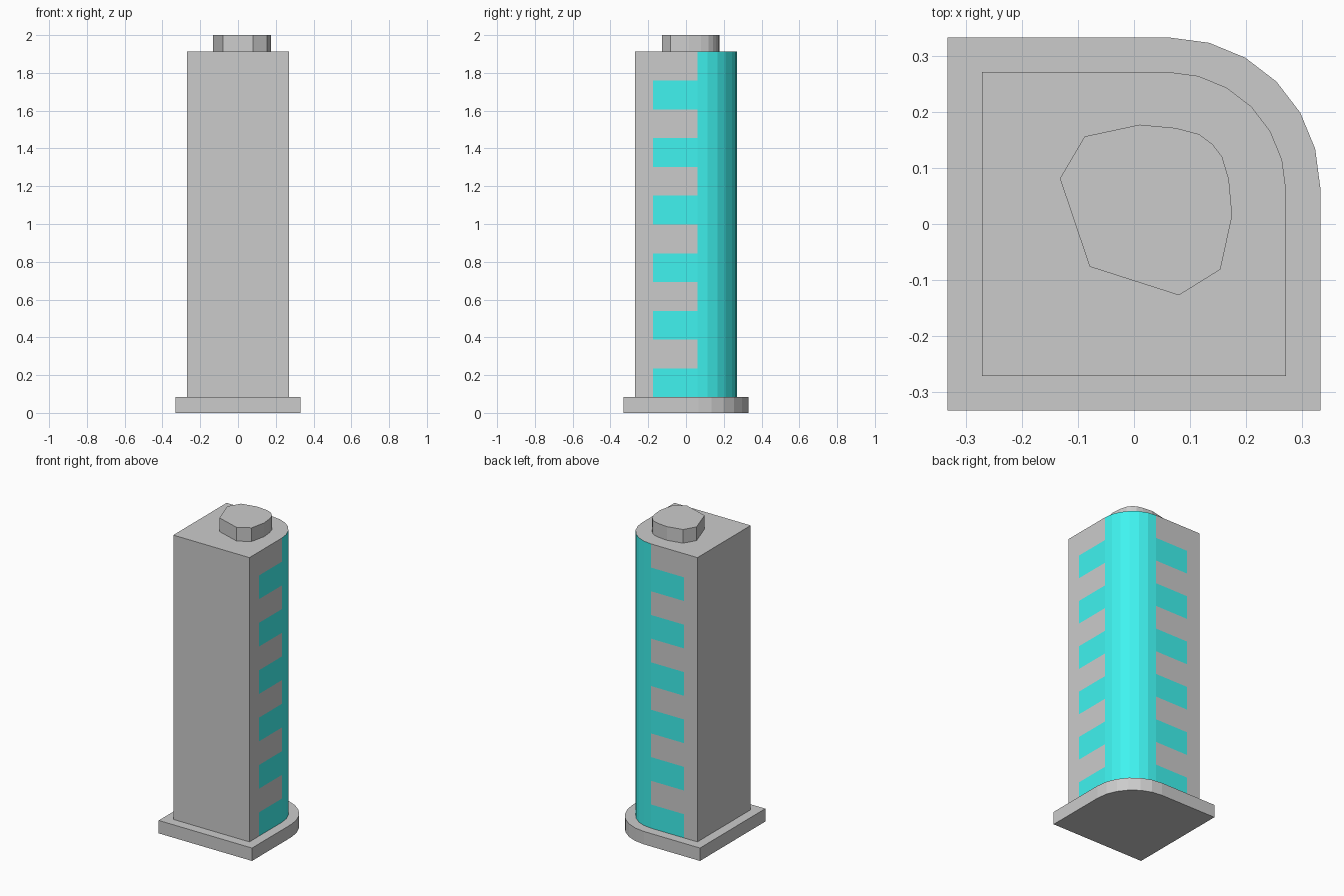
import bpy, bmesh
from math import sin, cos, radians

if "Cube" in bpy.data.objects:
    bpy.data.objects.remove(bpy.data.objects["Cube"])

Z_BASE, Z_BODY, Z_TOP = 0.083, 1.912, 2.0
STEPS = 12          # stripe rows up the body
STRIPE_END = -0.175


def corner_profile(half, centre, split=None):
    """Square outline with the back-right corner rounded in six segments."""
    r = half - centre
    pts = [(-half, half), (-half, -half), (half, -half)]
    if split is not None:
        pts.append((half, split))
    pts += [(centre + r * cos(radians(a)), centre + r * sin(radians(a)))
            for a in range(0, 91, 15)]
    if split is not None:
        pts.append((split, half))
    return pts


def prism(name, profile, levels, mats=(), pick=None):
    """Stack a profile at the given heights; pick(side, row) chooses the material slot."""
    bm = bmesh.new()
    rings = [[bm.verts.new((x, y, z)) for x, y in profile] for z in levels]
    n = len(profile)
    bm.faces.new(rings[0][::-1])
    bm.faces.new(rings[-1])
    for row, (lo, hi) in enumerate(zip(rings, rings[1:])):
        for i in range(n):
            j = (i + 1) % n
            f = bm.faces.new((lo[i], lo[j], hi[j], hi[i]))
            if pick:
                f.material_index = pick(i, row)
    mesh = bpy.data.meshes.new(name)
    for m in mats:
        mesh.materials.append(m)
    bm.to_mesh(mesh)
    bm.free()
    ob = bpy.data.objects.new(name, mesh)
    bpy.context.collection.objects.link(ob)
    return ob


# Plain grey for the body, teal for its markings
grey = bpy.data.materials.new("grey")
teal = bpy.data.materials.new("teal")
teal.diffuse_color = (0.05, 0.9, 0.87, 1)
teal.use_nodes = True
teal.node_tree.nodes["Principled BSDF"].inputs["Base Color"].default_value = teal.diffuse_color

# Base plate
prism("base_plate", corner_profile(0.332, 0.065), [0, Z_BASE])


# Body: teal rounded corner, alternating stripes on the right and back faces
def body_material(side, row):
    if 4 <= side <= 9:
        return 1
    return int(side in (3, 10) and row % 2 == 0)


levels = [Z_BASE + (Z_BODY - Z_BASE) * i / STEPS for i in range(STEPS + 1)]
prism("body", corner_profile(0.271, 0.06, STRIPE_END), levels, (grey, teal), body_material)

# Irregular faceted knob on top
knob = [(-0.132, 0.081), (-0.079, -0.076), (0.08, -0.127), (0.154, -0.081),
        (0.175, 0.015), (0.169, 0.08), (0.157, 0.12), (0.14, 0.142),
        (0.116, 0.16), (0.075, 0.171), (0.01, 0.177), (-0.088, 0.156)]
prism("top_knob", knob, [Z_BODY, Z_TOP])
